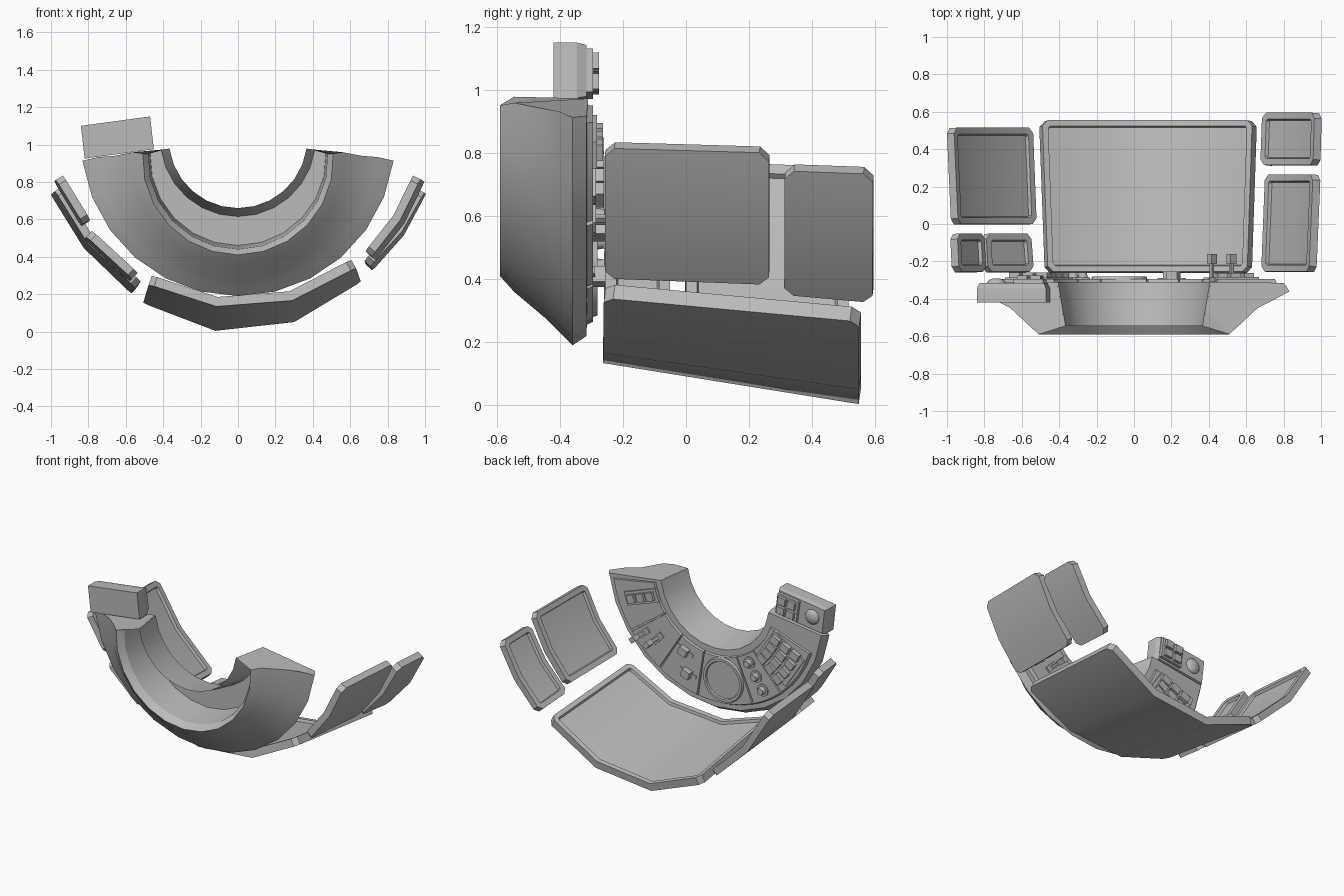
import bpy, bmesh
from math import sin, cos, radians, pi
from mathutils import Vector, Matrix

cube = bpy.data.objects.get("Cube")
if cube:
    bpy.data.objects.remove(cube, do_unlink=True)

grey = bpy.data.materials.new("plain_grey")
grey.use_nodes = True
GREY = (0.5, 0.5, 0.5, 1)
grey.diffuse_color = GREY
grey.node_tree.nodes["Principled BSDF"].inputs["Base Color"].default_value = GREY

HUB = 1.03     # height of the arc centre
FACE = -0.295  # depth of the control face


def finish(bm, name, recalc=True, smooth=True):
    if recalc:
        bmesh.ops.recalc_face_normals(bm, faces=bm.faces)
    mesh = bpy.data.meshes.new(name)
    bm.to_mesh(mesh)
    bm.free()
    mesh.materials.append(grey)
    obj = bpy.data.objects.new(name, mesh)
    bpy.context.collection.objects.link(obj)
    if smooth:
        bpy.ops.object.select_all(action='DESELECT')
        obj.select_set(True)
        bpy.context.view_layer.objects.active = obj
        bpy.ops.object.shade_smooth_by_angle(angle=radians(28))
    return obj


def arc_point(a, r, y, hub=HUB):
    return Vector((r * cos(radians(a)), y, hub + r * sin(radians(a))))


def screen(name, near, far, y0, y1, thick=0.045, border=0.035, cut=0.03):
    """Bent slab with cut corners and a recessed display on its inner side."""
    bm = bmesh.new()
    rows = [[bm.verts.new((x, y, z)) for x, z in pts] for pts, y in ((near, y0), (far, y1))]
    for i in range(len(near) - 1):
        bm.faces.new((rows[0][i], rows[0][i + 1], rows[1][i + 1], rows[1][i]))
    corners = [row[k] for row in rows for k in (0, -1)]
    bmesh.ops.bevel(bm, geom=corners, offset=cut, segments=1, affect='VERTICES')
    bm.normal_update()
    front = bm.faces[:]
    rim = [e for e in bm.edges if e.is_boundary]
    normals = {v: v.normal.copy() for v in bm.verts}
    back = {v: bm.verts.new(v.co - n * thick) for v, n in normals.items()}
    for f in front:
        bm.faces.new([back[v] for v in reversed(f.verts)])
    for e in rim:
        a, b = e.verts
        bm.faces.new((a, b, back[b], back[a]))
    bmesh.ops.recalc_face_normals(bm, faces=bm.faces)
    bmesh.ops.inset_region(bm, faces=front, thickness=border, use_even_offset=True)
    bmesh.ops.inset_region(bm, faces=front, thickness=0.006, depth=-0.018, use_even_offset=True)
    return finish(bm, name, recalc=False)


def add_box(bm, a, r, y, size, spin=0.0):
    """Box on the control face: size is radial, depth, tangential."""
    m = (Matrix.Translation(arc_point(a, r, y)) @ Matrix.Rotation(-radians(a + spin), 4, 'Y')
         @ Matrix.Diagonal((*size, 1)))
    bmesh.ops.create_cube(bm, size=1, matrix=m)


def add_disc(bm, a, r, y, radius, depth, top=None, sides=20):
    m = Matrix.Translation(arc_point(a, r, y)) @ Matrix.Rotation(-pi / 2, 4, 'X')
    bmesh.ops.create_cone(bm, cap_ends=True, segments=sides, radius1=radius,
                          radius2=top or radius, depth=depth, matrix=m)


# Console shell: rings of radius, centre height, depth, end drop angle
rings = [(.37, HUB, -.545, 8), (.41, HUB, -.31, 8), (.81, HUB, -.315, 8), (.84, HUB, -.36, 8),
         (.75, .985, -.405, 4), (.66, .94, -.45, 0), (.56, .92, -.545, -4), (.51, .92, -.59, -3.5),
         (.48, .92, -.545, -3.5), (.47, .93, -.33, -3), (.415, HUB, -.33, 8), (.39, HUB, -.46, 8)]
SEG = 12
bm = bmesh.new()
loops = []
for r, hub, y, drop in rings:
    loops.append([bm.verts.new(arc_point(180 + drop + (180 - 2 * drop) * i / SEG, r, y, hub))
                  for i in range(SEG + 1)])
for k, loop in enumerate(loops):
    nxt = loops[(k + 1) % len(loops)]
    for i in range(SEG):
        bm.faces.new((loop[i], loop[i + 1], nxt[i + 1], nxt[i]))
for i in (0, SEG):
    bm.faces.new([loop[i] for loop in loops[:8]])
    bm.faces.new([loops[k][i] for k in (0, 7, 8, 9, 10, 11)])
finish(bm, "console_shell")

# Raised sector plates on the control face
plates = {"keypad_plate": (199, 228), "knob_plate": (229, 246.5), "round_display_plate": (247.5, 278.5),
          "slider_plate": (279.5, 301.5), "lever_plate": (302.5, 323.5), "switch_plate": (324.5, 350)}
for name, (a0, a1) in plates.items():
    bm = bmesh.new()
    n = 4
    grid = [[bm.verts.new(arc_point(a0 + (a1 - a0) * i / n, r, y)) for i in range(n + 1)]
            for r, y in ((.45, -.315), (.455, FACE), (.765, FACE), (.775, -.315))]
    for k in range(4):
        for i in range(n):
            bm.faces.new((grid[k][i], grid[k][i + 1], grid[(k + 1) % 4][i + 1], grid[(k + 1) % 4][i]))
    for i in (0, n):
        bm.faces.new([row[i] for row in grid])
    finish(bm, name)

# Round display with a raised ring
bm = bmesh.new()
add_disc(bm, 262.5, .605, FACE, .155, .03, .145, 32)
lid = max(bm.faces, key=lambda f: f.calc_center_median().y)
bmesh.ops.inset_region(bm, faces=[lid], thickness=.018)
bmesh.ops.inset_region(bm, faces=[lid], thickness=.004, depth=-.01)
finish(bm, "round_display")

# Keypad keys
bm = bmesh.new()
add_box(bm, 213.5, .61, FACE, (.27, .02, .25))
for row in range(4):
    for col in range(3):
        add_box(bm, 204 + row * 6.4, .53 + col * .08, FACE + .02, (.062, .03, .05))
finish(bm, "keypad_keys", smooth=False)

# Rotary knobs
bm = bmesh.new()
for r in (.51, .605, .70):
    add_disc(bm, 237.5, r, FACE, .04, .016)
    add_disc(bm, 237.5, r, FACE + .018, .028, .036, .022)
finish(bm, "rotary_knobs")

# Sliders on tracks
bm = bmesh.new()
for a, r in ((294, .52), (287, .65)):
    add_box(bm, a, r, FACE, (.02, .012, .13))
    add_box(bm, a, r, FACE + .02, (.05, .04, .06))
finish(bm, "sliders", smooth=False)

# Levers
bm = bmesh.new()
for a, r in ((320, .68), (313, .61)):
    add_box(bm, a, r, FACE, (.09, .02, .04))
    add_box(bm, a, r, FACE + .06, (.018, .11, .018))
    add_box(bm, a, r, FACE + .108, (.04, .055, .035))
finish(bm, "levers", smooth=False)

# Switch row at the left end
bm = bmesh.new()
add_box(bm, 340, .57, FACE, (.25, .025, .09))
for r in (.495, .57, .645):
    add_box(bm, 340, r, FACE + .02, (.055, .025, .055))
finish(bm, "switch_row", smooth=False)

# Upper block standing on the right end of the console
outline = [(-.84, 1.10), (-.47, 1.15), (-.45, .975), (-.82, .925)]
mid = Vector((-.645, 0, 1.04))
bm = bmesh.new()
layers = []
for y, scale in ((-.42, 1), (-.345, 1), (-.315, .93)):
    layers.append([bm.verts.new(mid + Vector((x - mid.x, y, z - mid.z)) * scale
                                + Vector((0, y * (1 - scale), 0))) for x, z in outline])
for low, high in zip(layers, layers[1:]):
    for i in range(4):
        j = (i + 1) % 4
        bm.faces.new((low[i], low[j], high[j], high[i]))
bm.faces.new(layers[0])
bm.faces.new(layers[-1])
finish(bm, "upper_block", smooth=False)

# Switches and dome on the upper block
tilt = Matrix.Rotation(radians(-7.7), 4, 'Y')
bm = bmesh.new()
parts = [((.09, 0, 0), (.16, .03, .14))]
parts += [((.09 + sx * .036, .022, sz * .033), (.055, .025, .05)) for sx in (-1, 1) for sz in (-1, 1)]
for offset, size in parts:
    m = Matrix.Translation(mid + Vector((0, -.31, 0))) @ tilt @ Matrix.Translation(offset)
    bmesh.ops.create_cube(bm, size=1, matrix=m @ Matrix.Diagonal((*size, 1)))
finish(bm, "block_switches", smooth=False)
bm = bmesh.new()
m = Matrix.Translation(mid + Vector((-.09, -.315, -.012))) @ Matrix.Diagonal((1, .5, 1, 1))
bmesh.ops.create_uvsphere(bm, u_segments=16, v_segments=10, radius=.05, matrix=m)
finish(bm, "block_dome")

# Screens around the seat: inner outline at the near and far ends
screen("main_screen", [(-.46, .30), (-.11, .185), (.275, .215), (.605, .385)],
       [(-.49, .20), (-.115, .055), (.285, .10), (.632, .31)], -.255, .555, .052, .032)
screen("left_large_screen", [(.68, .43), (.83, .62), (.935, .835)],
       [(.70, .41), (.85, .60), (.957, .82)], -.255, .265)
screen("left_small_screen", [(.675, .38), (.84, .56), (.957, .765)],
       [(.685, .355), (.85, .54), (.965, .755)], .315, .595)
screen("right_large_screen", [(-.94, .775), (-.77, .50), (-.52, .27)],
       [(-.963, .755), (-.79, .475), (-.54, .235)], .0, .515)
screen("right_upper_screen", [(-.935, .835), (-.79, .60)], [(-.945, .825), (-.80, .585)], -.255, -.05)
screen("right_lower_screen", [(-.78, .54), (-.535, .315)], [(-.79, .525), (-.55, .30)], -.255, -.05)
